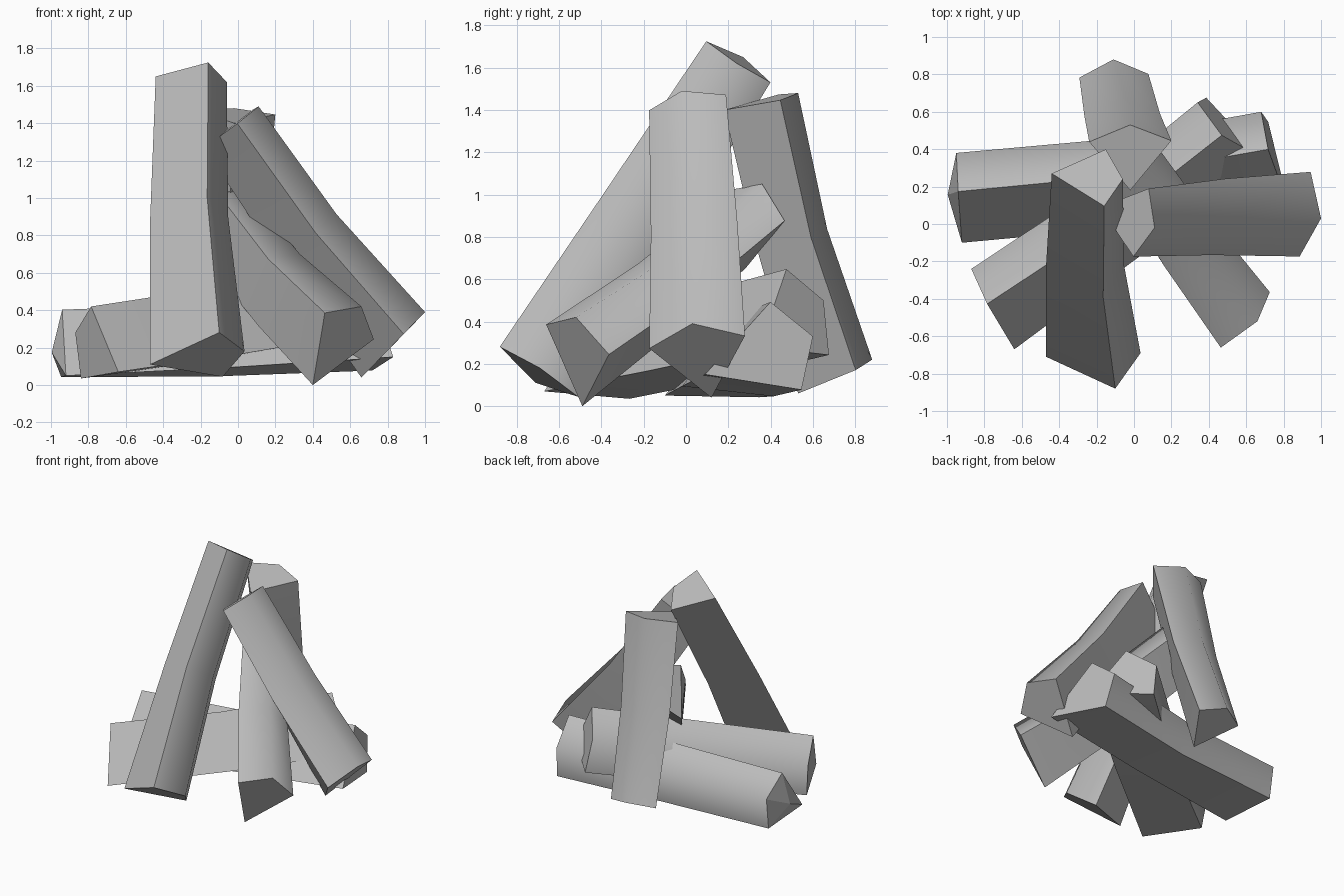
import bpy
import bmesh
from mathutils import Vector

# Remove the default cube only
default_cube = bpy.data.objects.get("Cube")
if default_cube:
    bpy.data.objects.remove(default_cube, do_unlink=True)

# Single plain material
wood = bpy.data.materials.new("plain_grey")
wood.use_nodes = True
grey = (0.5, 0.5, 0.5, 1.0)
wood.diffuse_color = grey
wood.node_tree.nodes["Principled BSDF"].inputs["Base Color"].default_value = grey


def wedge_ring(apex, bark, axis, width):
    """Cross-section of a split log: sharp apex, two corners and a bark ridge."""
    side = axis.cross(bark - apex).normalized() * width / 2
    shoulder = apex.lerp(bark, 0.75)
    return [apex, shoulder + side, bark, shoulder - side]


def split_log(name, start, end, bulge=0.0):
    """Each end is (apex point, bark ridge point, width across the bark)."""
    apex_a, bark_a = Vector(start[0]), Vector(start[1])
    apex_b, bark_b = Vector(end[0]), Vector(end[1])
    axis = (apex_b + bark_b - apex_a - bark_a).normalized()
    first = wedge_ring(apex_a, bark_a, axis, start[2])
    last = wedge_ring(apex_b, bark_b, axis, end[2])

    # The middle bends gently towards the apex side
    inward = (apex_a + apex_b - bark_a - bark_b).normalized()
    bend = [0.015, 0.035, 0.04, 0.035]
    middle = [p.lerp(q, 0.5) + inward * b for p, q, b in zip(first, last, bend)]

    bm = bmesh.new()
    rings = [[bm.verts.new(p) for p in ring] for ring in (first, middle, last)]
    for lower, upper in zip(rings, rings[1:]):
        for i in range(4):
            j = (i + 1) % 4
            bm.faces.new((lower[i], lower[j], upper[j], upper[i])).smooth = True
    start_cap = bm.faces.new(rings[0][::-1])
    bm.faces.new(rings[-1])

    # A rough-cut end can stand out in the middle
    if bulge:
        tip = bmesh.ops.poke(bm, faces=[start_cap])["verts"][0]
        tip.co -= axis * bulge
    bmesh.ops.recalc_face_normals(bm, faces=bm.faces)

    # Only the bark ridge and the bend are smooth, every other edge is sharp
    ridge = {ring[2] for ring in rings}
    bend_ring = set(rings[1])
    for edge in bm.edges:
        ends = set(edge.verts)
        edge.smooth = ends <= ridge or ends <= bend_ring

    mesh = bpy.data.meshes.new(name)
    bm.to_mesh(mesh)
    bm.free()
    mesh.materials.append(wood)
    bpy.context.collection.objects.link(bpy.data.objects.new(name, mesh))


# Logs leaning against each other
split_log("front_leaning_log",
          ((-0.47, -0.71, 0.11), (0.035, -0.69, 0.18), 0.44),
          ((-0.44, 0.27, 1.65), (-0.06, 0.24, 1.62), 0.36))
split_log("back_leaning_log",
          ((-0.1, 0.53, 0.06), (-0.11, 0.88, 0.22), 0.37),
          ((-0.02, 0.18, 1.4), (-0.02, 0.53, 1.48), 0.44))
split_log("left_leaning_log",
          ((0.66, 0.12, 0.04), (1.0, 0.03, 0.39), 0.46),
          ((-0.18, 0.09, 1.27), (0.11, -0.02, 1.49), 0.38))
split_log("short_leaning_log",
          ((0.4, -0.49, 0.0), (0.66, -0.52, 0.42), 0.42),
          ((-0.16, 0.28, 0.65), (0.04, 0.36, 1.05), 0.35))

# Logs lying across the base
split_log("back_lying_log",
          ((-0.92, -0.1, 0.05), (-0.95, 0.38, 0.28), 0.4),
          ((0.83, 0.09, 0.15), (0.68, 0.6, 0.33), 0.44), bulge=0.06)
split_log("diagonal_lying_log",
          ((-0.64, -0.67, 0.07), (-0.87, -0.24, 0.28), 0.42),
          ((0.69, 0.35, 0.28), (0.34, 0.65, 0.5), 0.46))
